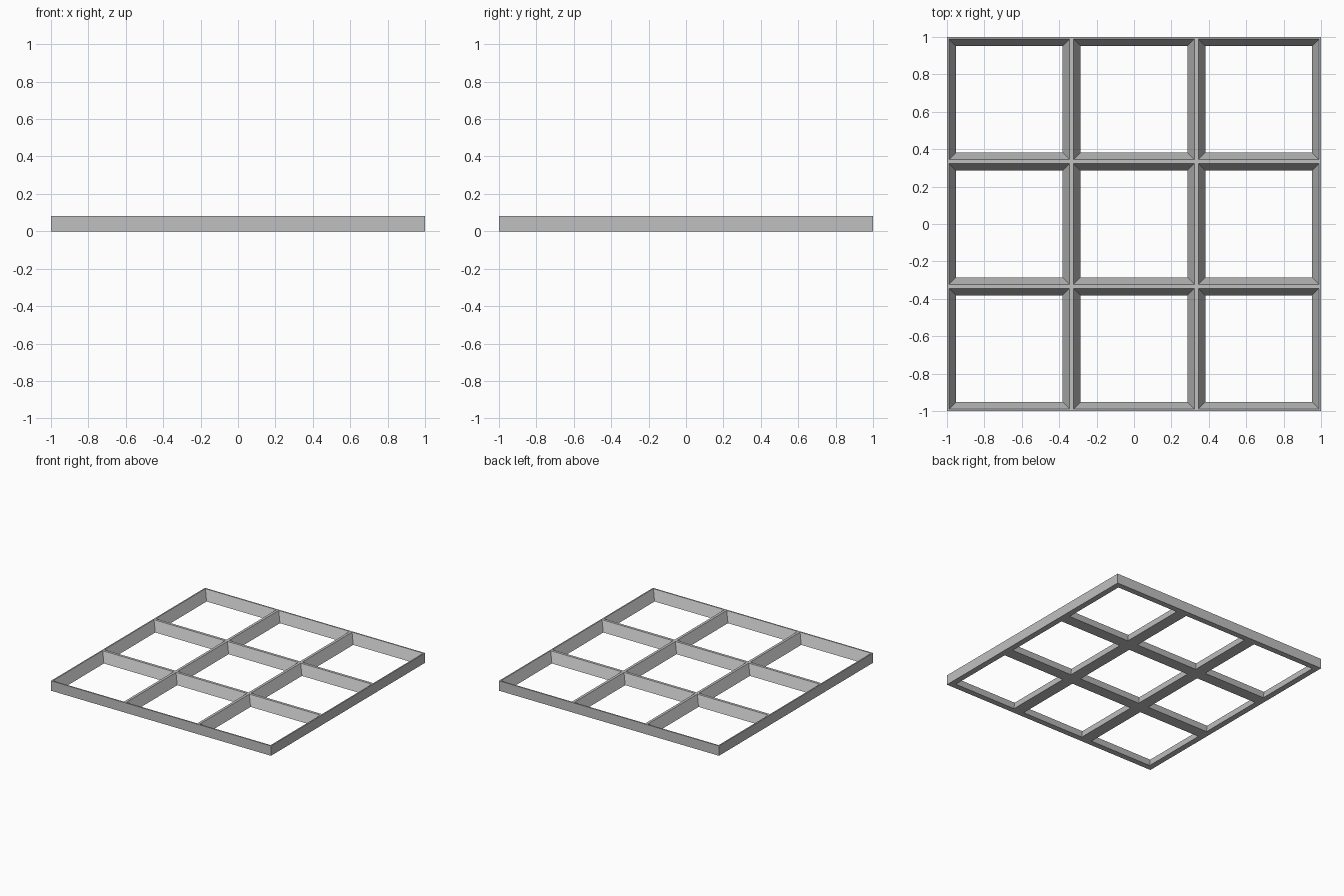
import bpy, bmesh

cube = bpy.data.objects.get("Cube")
if cube:
    bpy.data.objects.remove(cube, do_unlink=True)

CELLS = 3
PITCH = 2 / CELLS
HEIGHT = 0.081
RIM_TOP = 0.011      # wall margin of each cell at the top
RIM_BOTTOM = 0.048   # wider margin at the bottom, giving sloped walls

grey = bpy.data.materials.new("plain grey")
grey.use_nodes = True
colour = (0.53, 0.53, 0.53, 1)
grey.diffuse_color = colour
grey.node_tree.nodes["Principled BSDF"].inputs["Base Color"].default_value = colour


def square(bm, cx, cy, half, z):
    """Four corners of a square, counter-clockwise from above."""
    signs = ((-1, -1), (1, -1), (1, 1), (-1, 1))
    return [bm.verts.new((cx + sx * half, cy + sy * half, z)) for sx, sy in signs]


def bridge(bm, a, b, sides=range(4)):
    """Join two squares with a quad along each chosen side."""
    for i in sides:
        j = (i + 1) % 4
        bm.faces.new((a[i], a[j], b[j], b[i]))


bm = bmesh.new()
last = CELLS - 1
for col in range(CELLS):
    for row in range(CELLS):
        cx = (col - last / 2) * PITCH
        cy = (row - last / 2) * PITCH
        half = PITCH / 2
        outer_low = square(bm, cx, cy, half, 0)
        outer_top = square(bm, cx, cy, half, HEIGHT)
        inner_low = square(bm, cx, cy, half - RIM_BOTTOM, 0)
        inner_top = square(bm, cx, cy, half - RIM_TOP, HEIGHT)
        # Rim, sloped pocket walls and underside
        bridge(bm, outer_top, inner_top)
        bridge(bm, inner_top, inner_low)
        bridge(bm, inner_low, outer_low)
        # Outside walls only along the edge of the whole frame
        on_edge = (row == 0, col == last, row == last, col == 0)
        bridge(bm, outer_low, outer_top, [i for i in range(4) if on_edge[i]])

# Weld the cells into one closed frame
bmesh.ops.remove_doubles(bm, verts=bm.verts, dist=0.0005)
bmesh.ops.recalc_face_normals(bm, faces=bm.faces)

mesh = bpy.data.meshes.new("grid_frame")
bm.to_mesh(mesh)
bm.free()
mesh.materials.append(grey)
frame = bpy.data.objects.new("grid_frame", mesh)
bpy.context.collection.objects.link(frame)
